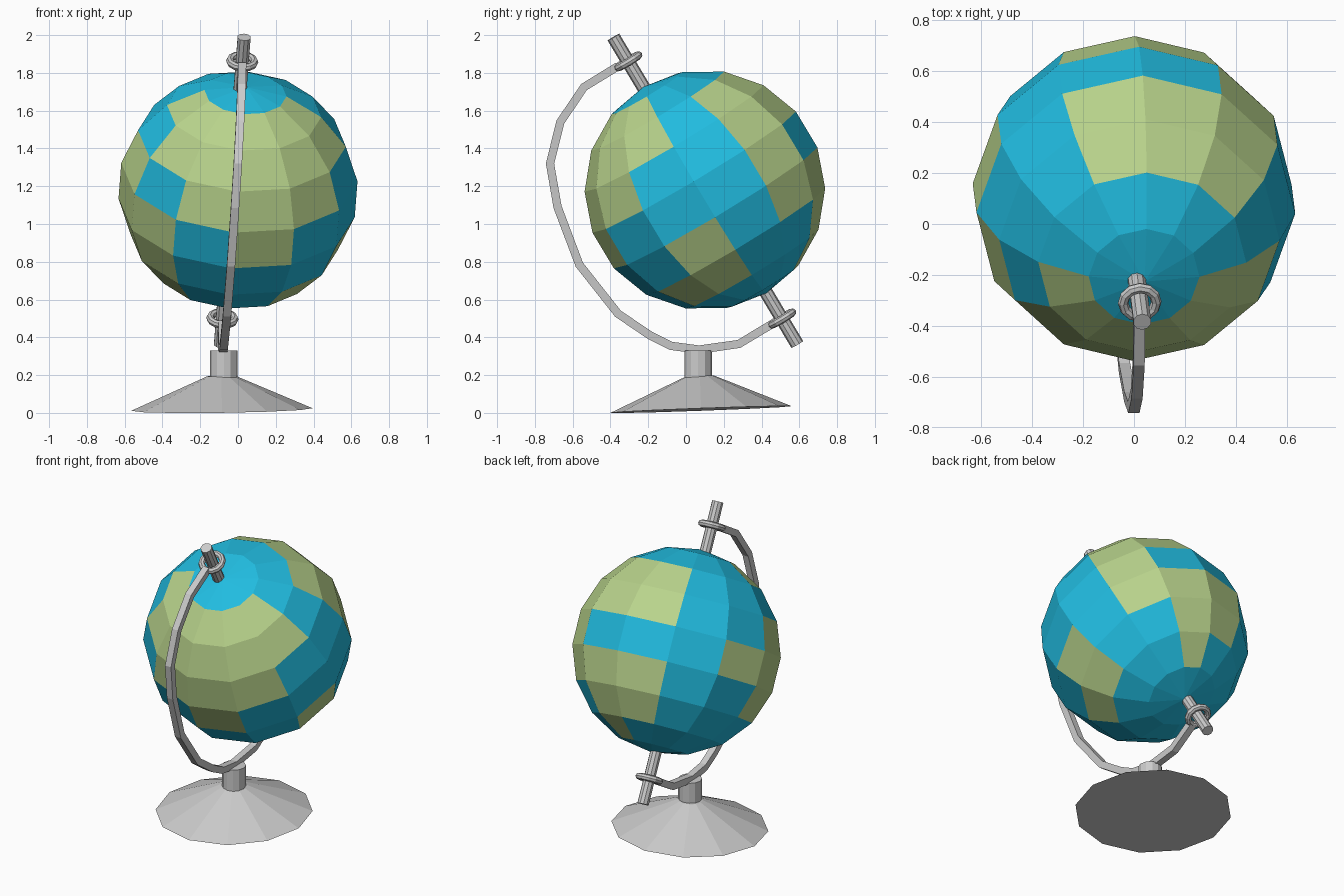
import bpy, bmesh, math
from mathutils import Vector, Matrix

if "Cube" in bpy.data.objects:
    bpy.data.objects.remove(bpy.data.objects["Cube"])

AXIS = Vector((0.066, -0.512, 0.856)).normalized()
MID = Vector((-0.03, 0.10, 1.18))


def finish(bm, name, mats=()):
    bmesh.ops.recalc_face_normals(bm, faces=bm.faces)
    me = bpy.data.meshes.new(name)
    bm.to_mesh(me)
    bm.free()
    for m in mats:
        me.materials.append(m)
    ob = bpy.data.objects.new(name, me)
    bpy.context.collection.objects.link(ob)
    return ob


def material(name, rgb):
    m = bpy.data.materials.new(name)
    m.diffuse_color = (*rgb, 1)
    m.use_nodes = True
    m.node_tree.nodes["Principled BSDF"].inputs["Base Color"].default_value = m.diffuse_color
    return m


def frame(origin, axis, spin=0.0):
    # local z along axis, local x close to world x
    w = axis.normalized()
    v = w.cross(Vector((1, 0, 0))).normalized()
    u = v.cross(w)
    rot = Matrix((u, v, w)).transposed().to_4x4()
    return Matrix.Translation(origin) @ rot @ Matrix.Rotation(spin, 4, 'Z')


def tapered(name, a, b, r1, r2, sides):
    a, b = Vector(a), Vector(b)
    bm = bmesh.new()
    bmesh.ops.create_cone(bm, cap_ends=True, segments=sides, radius1=r1, radius2=r2,
                          depth=(b - a).length, matrix=frame((a + b) / 2, b - a))
    return finish(bm, name)


def ring(name, centre, major, minor, n=12, m=8):
    bm = bmesh.new()
    mat = frame(centre, AXIS)
    loops = []
    for i in range(n):
        t = math.tau * i / n
        loop = []
        for j in range(m):
            p = math.tau * j / m
            r = major + minor * math.cos(p)
            loop.append(bm.verts.new(mat @ Vector((r * math.cos(t), r * math.sin(t), minor * math.sin(p)))))
        loops.append(loop)
    for i in range(n):
        for j in range(m):
            k, l = (i + 1) % n, (j + 1) % m
            bm.faces.new((loops[i][j], loops[k][j], loops[k][l], loops[i][l]))
    return finish(bm, name)


# Globe: 12 x 9 sphere, land cells marked 1 (rows from top pole, columns by longitude)
LAND = ["000000000000", "000000111111", "011100011111", "011100101110", "010001110100",
        "011100110001", "001100010011", "001000000000", "000000000000"]
bm = bmesh.new()
bmesh.ops.create_uvsphere(bm, u_segments=12, v_segments=9, radius=0.637)
for f in bm.faces:
    c = f.calc_center_median()
    row = min(8, int(math.degrees(c.angle(Vector((0, 0, 1)))) // 20))
    col = int((math.degrees(math.atan2(c.y, c.x)) % 360) // 30) % 12
    f.material_index = int(LAND[row][col])
bm.transform(frame(Vector((0, 0.10, 1.18)), AXIS, math.radians(-2.5)))
finish(bm, "globe", [material("ocean", (0.015, 0.50, 0.74)), material("land", (0.48, 0.65, 0.26))])

# Axle and its two holding rings
tapered("axle", MID - AXIS * 0.955, MID + AXIS * 0.945, 0.036, 0.036, 10)
for name, s in (("upper_ring", 1), ("lower_ring", -1)):
    ring(name, MID + AXIS * 0.795 * s, 0.065, 0.021)

# Curved arm: square bar swept along a path in the tilted plane
PATH = [(-0.36, 1.835), (-0.54, 1.725), (-0.665, 1.54), (-0.72, 1.32), (-0.68, 1.09), (-0.565, 0.785),
        (-0.36, 0.525), (-0.19, 0.41), (-0.08, 0.355), (0.07, 0.335), (0.28, 0.365), (0.455, 0.47)]


def arm_point(y, z, dx):
    return Vector((-0.03 + 0.06 * (z - 1.18) - 0.025 * (y - 0.1) + dx, y, z))


bm = bmesh.new()
prev = None
H = 0.022
for i, (y, z) in enumerate(PATH):
    a = Vector(PATH[max(i - 1, 0)])
    b = Vector(PATH[min(i + 1, len(PATH) - 1)])
    t = (b - a).normalized()
    n = Vector((-t.y, t.x)) * H
    sec = [bm.verts.new(arm_point(y + n.x * s, z + n.y * s, dx))
           for s, dx in ((1, H), (1, -H), (-1, -H), (-1, H))]
    if prev:
        for j in range(4):
            k = (j + 1) % 4
            bm.faces.new((prev[j], prev[k], sec[k], sec[j]))
    else:
        bm.faces.new(sec)
    prev = sec
bm.faces.new(prev)
finish(bm, "arm")

# Slightly tilted conical foot and its neck
tapered("base", (-0.085, 0.08, 0.018), (-0.0875, 0.0735, 0.195), 0.48, 0.075, 12)
tapered("neck", (-0.075, 0.064, 0.16), (-0.075, 0.064, 0.33), 0.073, 0.073, 12)
